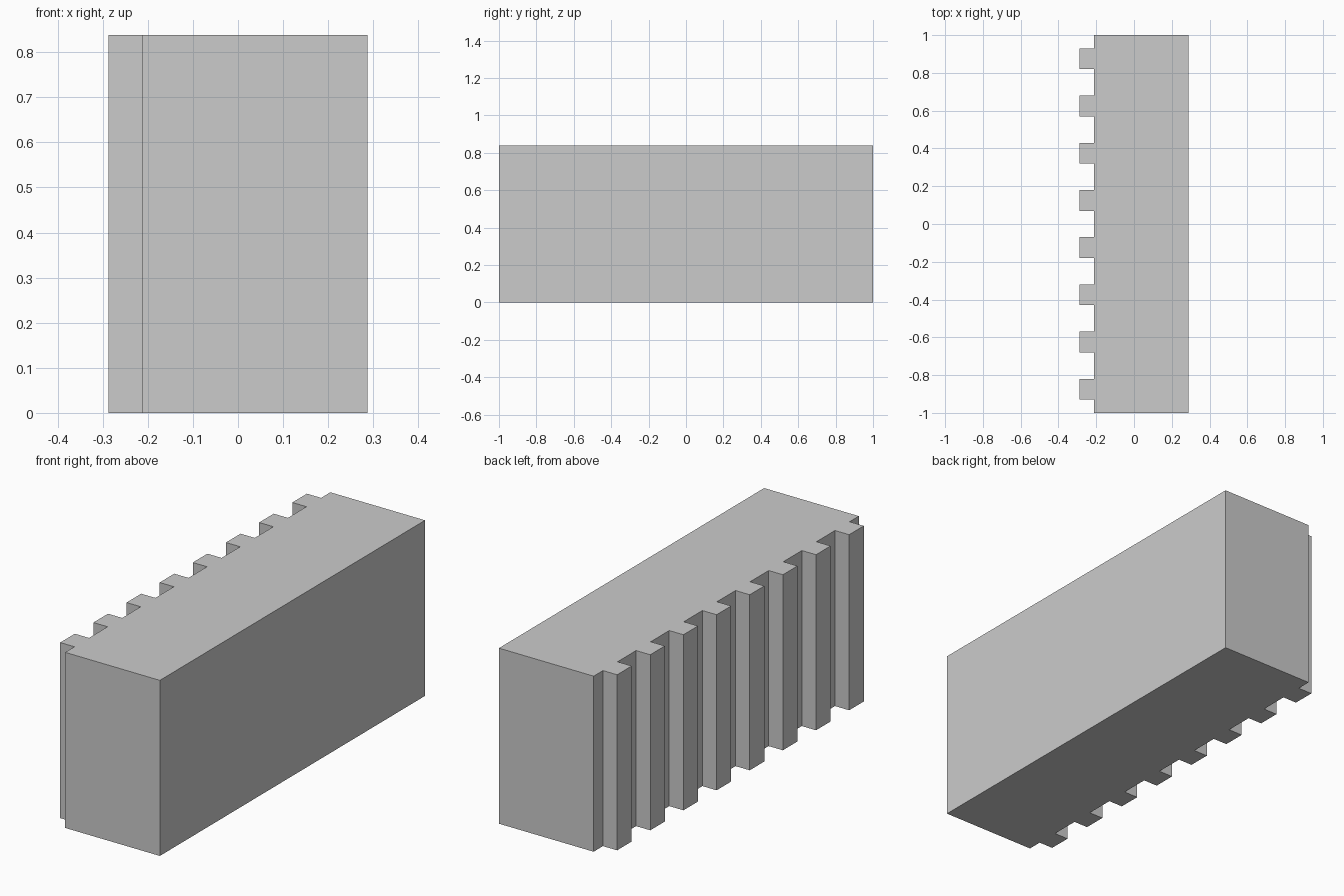
import bpy
import bmesh

cube = bpy.data.objects.get("Cube")
if cube:
    bpy.data.objects.remove(cube, do_unlink=True)

HEIGHT = 0.838
OUTER, BODY, FLAT = -0.2875, -0.2125, 0.2875   # tooth tips, body side, plain side
TEETH, PITCH, WIDTH = 8, 0.25, 0.11

# Plain grey material
grey = bpy.data.materials.new("plain_grey")
grey.use_nodes = True
colour = (0.6, 0.6, 0.6, 1)
grey.diffuse_color = colour
grey.node_tree.nodes["Principled BSDF"].inputs["Base Color"].default_value = colour

# Plan outline: a rectangle with evenly spaced square teeth along one long side
outline = [(BODY, -1), (FLAT, -1), (FLAT, 1), (BODY, 1)]
for i in reversed(range(TEETH)):
    centre = (i - (TEETH - 1) / 2) * PITCH
    back, front = centre + WIDTH / 2, centre - WIDTH / 2
    outline += [(BODY, back), (OUTER, back), (OUTER, front), (BODY, front)]

# Extrude the outline into the ribbed block
bm = bmesh.new()
base = bm.faces.new([bm.verts.new((x, y, 0)) for x, y in outline])
result = bmesh.ops.extrude_face_region(bm, geom=[base], use_keep_orig=True)
top = [g for g in result["geom"] if isinstance(g, bmesh.types.BMVert)]
bmesh.ops.translate(bm, verts=top, vec=(0, 0, HEIGHT))
bmesh.ops.recalc_face_normals(bm, faces=bm.faces)

mesh = bpy.data.meshes.new("ribbed_block")
bm.to_mesh(mesh)
bm.free()
mesh.materials.append(grey)
block = bpy.data.objects.new("ribbed_block", mesh)
bpy.context.collection.objects.link(block)
